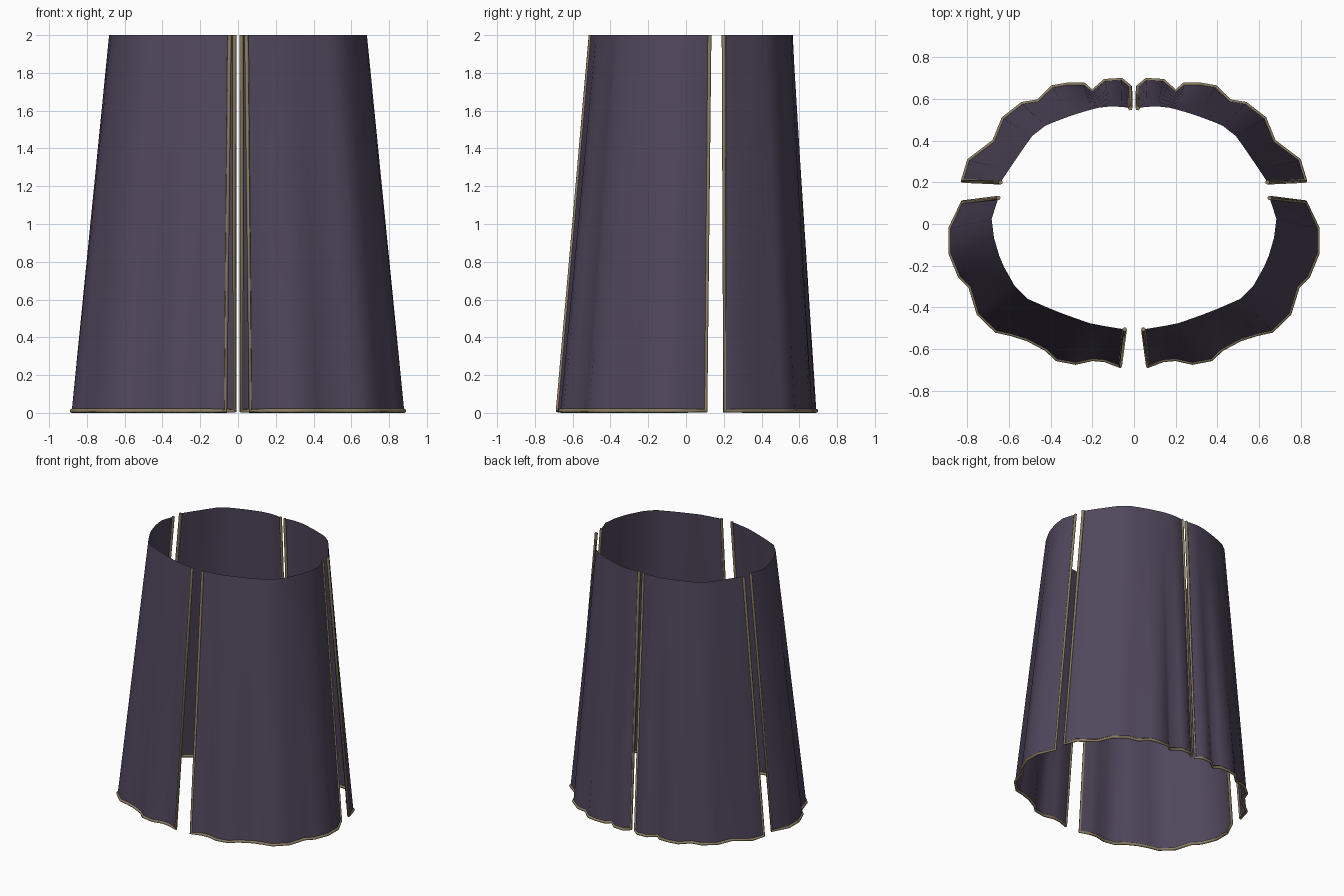
import bpy, bmesh
from mathutils import Vector

if "Cube" in bpy.data.objects:
    bpy.data.objects.remove(bpy.data.objects["Cube"])

ROWS = 6
TRIM_R = 0.011


def material(name, rgb):
    m = bpy.data.materials.new(name)
    m.diffuse_color = (*rgb, 1)
    m.use_nodes = True
    m.node_tree.nodes["Principled BSDF"].inputs["Base Color"].default_value = m.diffuse_color
    return m


cloth = material("dark purple cloth", (0.08, 0.063, 0.108))
braid = material("dull gold trim", (0.26, 0.21, 0.12))

# Right-hand outlines in plan: wavy hem and smooth waist, from slit to slit
FRONT_HEM = [(.065, -.68), (.14, -.652), (.20, -.647), (.28, -.665), (.37, -.648),
             (.42, -.60), (.51, -.552), (.59, -.527), (.66, -.512), (.745, -.43),
             (.785, -.30), (.835, -.25), (.88, -.14), (.88, -.02), (.82, .105)]
FRONT_WAIST = [(.045, -.505), (.20, -.48), (.37, -.42), (.53, -.35), (.60, -.26),
               (.66, -.12), (.685, 0), (.68, .05), (.65, .125)]
BACK_HEM = [(.82, .205), (.79, .305), (.67, .395), (.625, .505), (.535, .575),
            (.46, .587), (.39, .655), (.32, .667), (.24, .667), (.20, .635),
            (.14, .685), (.06, .69), (.018, .655)]
BACK_WAIST = [(.64, .20), (.56, .32), (.49, .42), (.42, .475), (.30, .52),
              (.22, .545), (.15, .562), (.08, .565), (.018, .555)]


def fractions(pts):
    # Share of the total length reached at each point
    d = [0.0]
    for a, b in zip(pts, pts[1:]):
        d.append(d[-1] + (b - a).length)
    return [x / d[-1] for x in d]


def sample(pts, t):
    f = fractions(pts)
    for i in range(len(pts) - 1):
        if t <= f[i + 1] + 1e-9:
            return pts[i].lerp(pts[i + 1], (t - f[i]) / (f[i + 1] - f[i]))
    return pts[-1]


def panel(name, hem, waist, side):
    low = [Vector((x * side, y, TRIM_R)) for x, y in hem]
    top = [Vector((x * side, y, 2)) for x, y in waist]
    high = [sample(top, t) for t in fractions(low)]

    # Cloth sheet stretched from hem to waist
    bm = bmesh.new()
    grid = [[bm.verts.new(a.lerp(b, r / ROWS)) for a, b in zip(low, high)]
            for r in range(ROWS + 1)]
    for r in range(ROWS):
        for i in range(len(low) - 1):
            q = [grid[r][i], grid[r][i + 1], grid[r + 1][i + 1], grid[r + 1][i]]
            f = bm.faces.new(q if side > 0 else q[::-1])
            f.smooth = True
    me = bpy.data.meshes.new(name)
    bm.to_mesh(me)
    bm.free()
    me.materials.append(cloth)
    bpy.context.collection.objects.link(bpy.data.objects.new(name, me))

    # Braid down one slit, along the hem and up the other slit
    path = [high[0]] + low + [high[-1]]
    cu = bpy.data.curves.new(name + "_trim", 'CURVE')
    cu.dimensions = '3D'
    cu.bevel_depth = TRIM_R
    cu.bevel_resolution = 1
    cu.use_fill_caps = True
    sp = cu.splines.new('POLY')
    sp.points.add(len(path) - 1)
    for p, co in zip(sp.points, path):
        p.co = (*co, 1)
    cu.materials.append(braid)
    bpy.context.collection.objects.link(bpy.data.objects.new(name + "_trim", cu))


for side, label in ((1, "right"), (-1, "left")):
    panel("front_skirt_panel_" + label, FRONT_HEM, FRONT_WAIST, side)
    panel("back_skirt_panel_" + label, BACK_HEM, BACK_WAIST, side)
